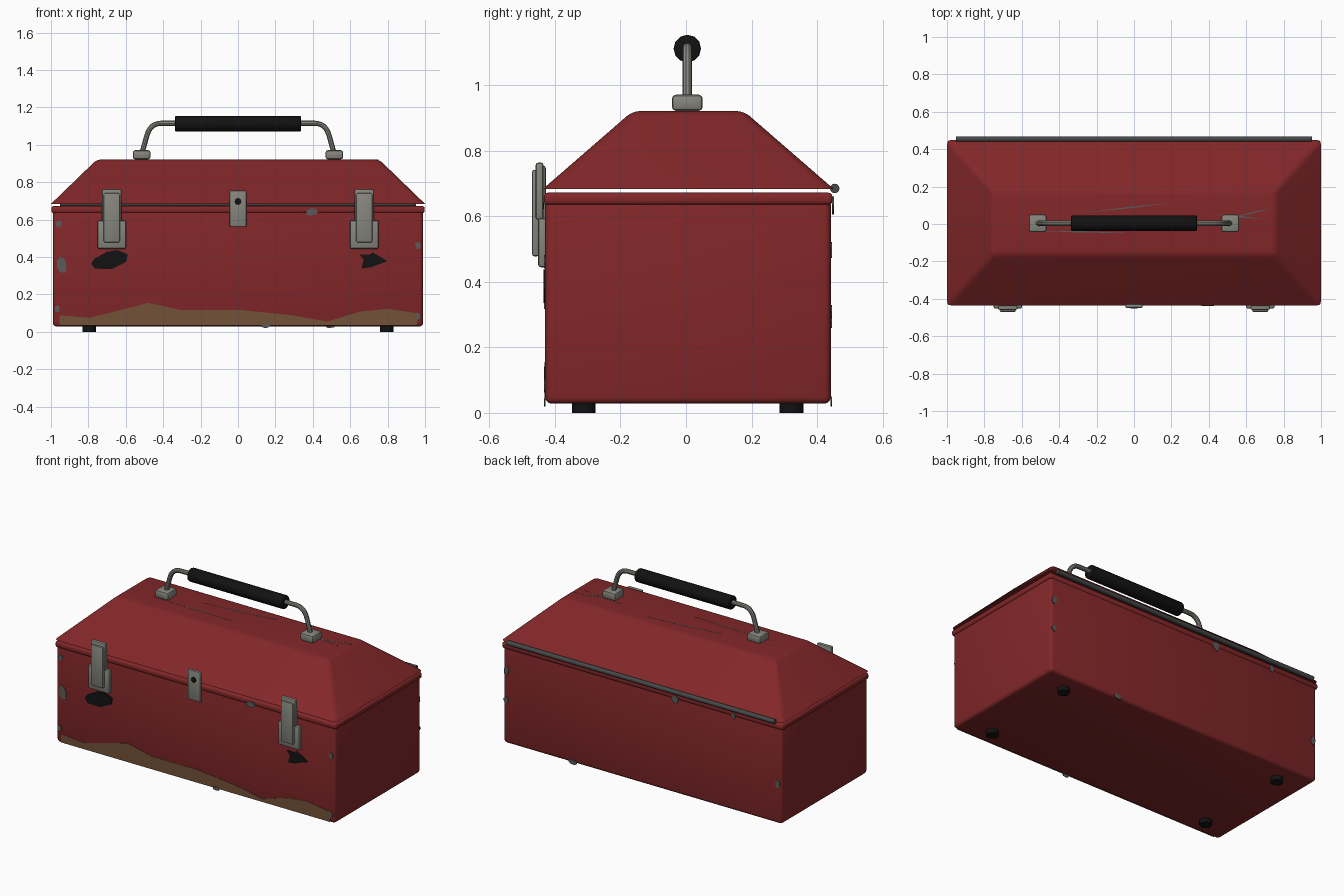
import bpy, bmesh, math, random
from mathutils import Vector

if "Cube" in bpy.data.objects:
    bpy.data.objects.remove(bpy.data.objects["Cube"])

random.seed(4)


def material(name, rgb):
    m = bpy.data.materials.new(name)
    m.diffuse_color = (*rgb, 1)
    m.use_nodes = True
    m.node_tree.nodes["Principled BSDF"].inputs["Base Color"].default_value = m.diffuse_color
    return m


RED = material("red paint", (0.225, 0.02, 0.022))
STEEL = material("dull steel", (0.24, 0.24, 0.21))
BARE = material("bare metal", (0.1, 0.105, 0.1))
DARK = material("hinge steel", (0.06, 0.065, 0.065))
RUBBER = material("black rubber", (0.006, 0.006, 0.006))
RUST = material("rust brown", (0.17, 0.082, 0.038))


def finish(name, bm, mat, smooth=True):
    bmesh.ops.recalc_face_normals(bm, faces=bm.faces)
    me = bpy.data.meshes.new(name)
    bm.to_mesh(me)
    bm.free()
    me.materials.append(mat)
    ob = bpy.data.objects.new(name, me)
    bpy.context.collection.objects.link(ob)
    if smooth:
        bpy.ops.object.select_all(action='DESELECT')
        ob.select_set(True)
        bpy.context.view_layer.objects.active = ob
        bpy.ops.object.shade_smooth_by_angle(angle=math.radians(35))
    return ob


def box(name, x, y, z, mat, bevel=0.006, segs=2):
    """Bevelled box from (min, max) ranges."""
    bm = bmesh.new()
    bmesh.ops.create_cube(bm, size=1)
    for v in bm.verts:
        v.co = [r[0] if c < 0 else r[1] for c, r in zip(v.co, (x, y, z))]
    bmesh.ops.bevel(bm, geom=bm.edges[:], offset=bevel, segments=segs,
                    profile=0.5, affect='EDGES')
    return finish(name, bm, mat)


def cylinder(name, p, q, r, mat, sides=12, bevel=0.0):
    bm = bmesh.new()
    p, q = Vector(p), Vector(q)
    bmesh.ops.create_cone(bm, cap_ends=True, segments=sides, radius1=r, radius2=r,
                          depth=(q - p).length)
    if bevel:
        rims = [e for e in bm.edges if any(len(f.verts) > 4 for f in e.link_faces)]
        bmesh.ops.bevel(bm, geom=rims, offset=bevel, segments=2, profile=0.5,
                        affect='EDGES')
    rot = (q - p).to_track_quat('Z', 'Y')
    for v in bm.verts:
        v.co = rot @ v.co + (p + q) / 2
    return finish(name, bm, mat)


def plate(name, pts, place, mat, thick=0.005):
    """Thin outline plate; place(u, v, d) maps outline and depth to 3D."""
    bm = bmesh.new()
    low = [bm.verts.new(place(u, v, 0)) for u, v in pts]
    top = [bm.verts.new(place(u, v, thick)) for u, v in pts]
    bm.faces.new(low)
    bm.faces.new(top)
    n = len(pts)
    for i in range(n):
        j = (i + 1) % n
        bm.faces.new((low[i], low[j], top[j], top[i]))
    return finish(name, bm, mat, False)


def front(u, v, d):
    return (u, -0.429 - d, v)


def front_rim(u, v, d):
    return (u, -0.433 - d, v)


def back(u, v, d):
    return (u, 0.441 + d, v)


def back_rim(u, v, d):
    return (u, 0.446 + d, v)


def lid_top(u, v, d):
    return (u, v, 0.9195 + d)


# Body with rolled rim
box("body", (-0.99, 0.99), (-0.43, 0.442), (0.028, 0.655), RED, 0.02, 3)
box("body_rim", (-0.998, 0.998), (-0.434, 0.447), (0.635, 0.672), RED, 0.012, 3)

# Hipped lid, softened on hips and ridge
bm = bmesh.new()
CY = 0.007
corners = [(-1, -1), (1, -1), (1, 1), (-1, 1)]
rings = [[bm.verts.new((sx * hx, CY + sy * hy, z)) for sx, sy in corners]
         for hx, hy, z in ((1.0, 0.443, 0.684), (0.755, 0.17, 0.921))]
bm.faces.new(rings[0])
bm.faces.new(rings[1])
for i in range(4):
    j = (i + 1) % 4
    bm.faces.new((rings[0][i], rings[0][j], rings[1][j], rings[1][i]))
bmesh.ops.bevel(bm, geom=[e for e in bm.edges if max(v.co.z for v in e.verts) > 0.8],
                offset=0.022, segments=4, profile=0.5, affect='EDGES')
finish("lid", bm, RED)

# Hinge along the back
cylinder("hinge", (-0.952, 0.454, 0.685), (0.952, 0.454, 0.685), 0.0145, DARK, 12)

# Feet
for x in (-0.795, 0.795):
    for y in (-0.312, 0.322):
        cylinder("foot", (x, y, 0), (x, y, 0.035), 0.036, RUBBER, 16)

# Handle: mounts, bent rod, grip
for s in (-1, 1):
    box("handle_mount", (s * 0.515 - 0.047, s * 0.515 + 0.047), (-0.043, 0.051),
        (0.922, 0.971), STEEL, 0.012)
cu = bpy.data.curves.new("handle_rod", 'CURVE')
cu.dimensions = '3D'
cu.bevel_depth = 0.0145
cu.bevel_resolution = 3
cu.use_fill_caps = True
half = [(0.515, 0.95), (0.487, 1.05)]
p0, p1, p2 = Vector((0.487, 1.05)), Vector((0.469, 1.115)), Vector((0.41, 1.115))
for i in range(1, 7):  # rounded bend
    t = i / 6
    half.append(tuple(p0 * (1 - t) ** 2 + p1 * 2 * t * (1 - t) + p2 * t * t))
path = [(-x, z) for x, z in half] + [(x, z) for x, z in reversed(half)]
sp = cu.splines.new('POLY')
sp.points.add(len(path) - 1)
for pt, (x, z) in zip(sp.points, path):
    pt.co = (x, 0.004, z, 1)
rod = bpy.data.objects.new("handle_rod", cu)
bpy.context.collection.objects.link(rod)
cu.materials.append(STEEL)
bpy.ops.object.select_all(action='DESELECT')
rod.select_set(True)
bpy.context.view_layer.objects.active = rod
bpy.ops.object.convert(target='MESH')
bpy.ops.object.shade_smooth_by_angle(angle=math.radians(35))
cylinder("handle_grip", (-0.336, 0.004, 1.112), (0.336, 0.004, 1.112), 0.042, RUBBER, 12, 0.004)

# Latches: lower plate, upper catch, lever
for s in (-1, 1):
    c = s * 0.675
    box("latch_plate", (c - 0.077, c + 0.077), (-0.452, -0.425), (0.444, 0.595), STEEL, 0.01)
    box("latch_catch", (c - 0.052, c + 0.052), (-0.459, -0.435), (0.59, 0.764), STEEL, 0.008)
    box("latch_lever", (c - 0.043, c + 0.043), (-0.47, -0.448), (0.478, 0.742), STEEL, 0.007)

# Centre hasp with keyhole
box("lock_hasp", (-0.046, 0.046), (-0.449, -0.428), (0.562, 0.755), STEEL, 0.008)
cylinder("keyhole", (0, -0.44, 0.697), (0, -0.452, 0.697), 0.018, RUBBER, 16)

# Rust band along the bottom of the front
plate("rust_band", [(-0.955, 0.034), (0.955, 0.034), (0.965, 0.098), (0.8, 0.123),
                    (0.65, 0.108), (0.48, 0.055), (0.28, 0.09), (0.01, 0.117),
                    (-0.31, 0.117), (-0.48, 0.155), (-0.79, 0.075), (-0.955, 0.088)],
      front, RUST, 0.003)

# Grease smears under the latches
plate("left_smear", [(-0.785, 0.365), (-0.765, 0.338), (-0.675, 0.335), (-0.597, 0.375),
                     (-0.59, 0.415), (-0.645, 0.437), (-0.7, 0.428), (-0.77, 0.39)],
      front, RUBBER, 0.006)
plate("right_smear", [(0.66, 0.338), (0.71, 0.345), (0.8, 0.378), (0.72, 0.425),
                      (0.7, 0.412), (0.65, 0.415), (0.672, 0.385)], front, RUBBER, 0.006)

# Paint chips: (surface, x, z, half width, half height)
for place, x, z, w, h in [
        (front, -0.945, 0.36, 0.035, 0.05), (front, -0.96, 0.575, 0.018, 0.024),
        (front, -0.965, 0.12, 0.015, 0.02), (front, 0.962, 0.46, 0.016, 0.02),
        (front, 0.962, 0.085, 0.014, 0.022), (front, 0.15, 0.032, 0.024, 0.013),
        (front_rim, 0.395, 0.64, 0.035, 0.026), (back_rim, -0.235, 0.635, 0.03, 0.027),
        (back_rim, -0.65, 0.64, 0.02, 0.022), (back, 0.49, 0.036, 0.035, 0.016),
        (back, 0.965, 0.5, 0.022, 0.028), (back, 0.965, 0.31, 0.02, 0.018),
        (back, -0.962, 0.28, 0.018, 0.028)]:
    pts = []
    for i in range(7):
        a, r = i * math.tau / 7, random.uniform(0.7, 1.15)
        pts.append((x + w * r * math.cos(a), z + h * r * math.sin(a)))
    plate("paint_chip", pts, place, BARE)

# Thin tapered scratches on the lid
for x0, y0, x1, y1 in [(-0.29, 0.058, 0.205, 0.114), (0.5, 0.03, 0.75, 0.086),
                       (0.42, 0.055, 0.7, 0.025), (-0.58, -0.035, -0.02, -0.048)]:
    mx, my = x0 * 0.45 + x1 * 0.55, y0 * 0.45 + y1 * 0.55
    plate("scratch", [(x0, y0), (mx, my - 0.004), (x1, y1), (mx, my + 0.004)],
          lid_top, BARE, 0.0025)
